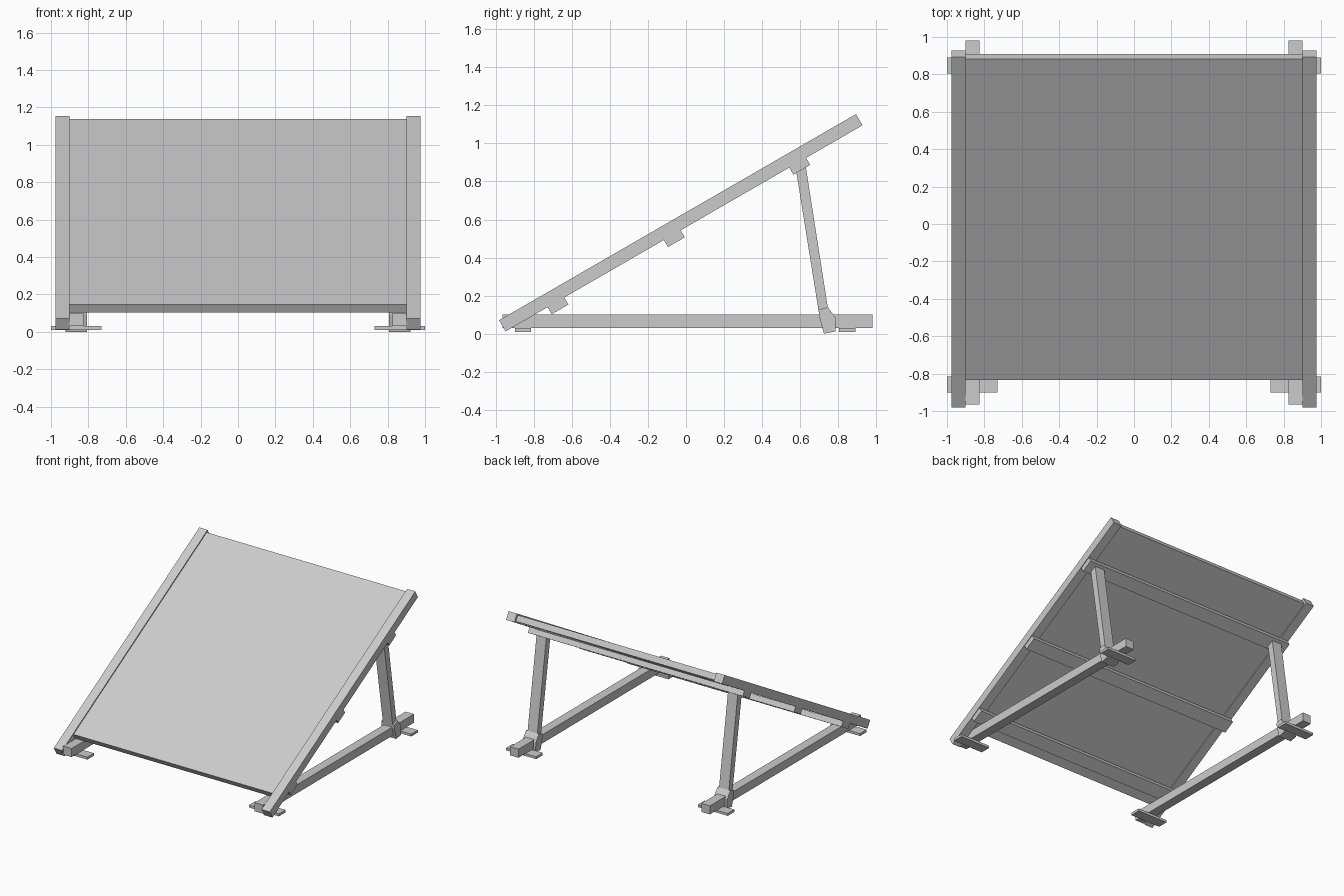
import bpy, bmesh
from math import sin, cos, radians

if "Cube" in bpy.data.objects:
    bpy.data.objects.remove(bpy.data.objects["Cube"])

TILT = radians(30)
CY, CZ = -0.0275, 0.583          # centre of the tilted frame


def slope(s, n):
    """Point at distance s up the slope and n above the frame centre line."""
    return (CY + s * cos(TILT) - n * sin(TILT),
            CZ + s * sin(TILT) + n * cos(TILT))


def prism(name, profile, x0, x1):
    """Extrude a (y, z) side profile between two x positions."""
    bm = bmesh.new()
    a = [bm.verts.new((x0, y, z)) for y, z in profile]
    b = [bm.verts.new((x1, y, z)) for y, z in profile]
    bm.faces.new(a)
    bm.faces.new(b)
    for i in range(len(a)):
        j = (i + 1) % len(a)
        bm.faces.new((a[i], a[j], b[j], b[i]))
    bmesh.ops.recalc_face_normals(bm, faces=bm.faces)
    mesh = bpy.data.meshes.new(name)
    bm.to_mesh(mesh)
    bm.free()
    obj = bpy.data.objects.new(name, mesh)
    bpy.context.collection.objects.link(obj)
    return obj


def rect(y0, y1, z0, z1):
    return [(y0, z0), (y1, z0), (y1, z1), (y0, z1)]


def tilted(s0, s1, n0, n1):
    return [slope(s, n) for s, n in rect(s0, s1, n0, n1)]


def pair(name, profile, x0, x1):
    """Same part on the left and right."""
    prism("right_" + name, profile, x0, x1)
    prism("left_" + name, profile, -x1, -x0)


# Sloping panel set between the side rails
prism("panel", tilted(-0.918, 1.066, -0.024, 0.025), -0.9, 0.9)
pair("side_rail", tilted(-1.083, 1.083, -0.034, 0.034), 0.9, 0.975)

# Cross battens under the panel
for label, s in (("lower", -0.777), ("middle", -0.071), ("upper", 0.69)):
    prism(label + "_batten", tilted(s - 0.051, s + 0.051, -0.077, -0.034),
          -0.97, 0.97)

# Ground runners and their foot plates
pair("runner", rect(-0.965, 0.98, 0.03, 0.1), 0.826, 0.902)
pair("front_foot", rect(-0.9, -0.815, 0.01, 0.03), 0.73, 1.0)
pair("back_foot", rect(0.805, 0.89, 0.01, 0.03), 0.73, 1.0)

# Leaning legs with a wider collar around each runner
pair("leg", [(0.70, 0.10), (0.748, 0.12), (0.63, 0.875), (0.61, 0.89),
             (0.578, 0.862)], 0.82, 0.908)
pair("leg_collar", [(0.70, 0.09), (0.725, 0.0), (0.787, 0.012),
                    (0.785, 0.085), (0.745, 0.14), (0.697, 0.125)],
     0.806, 0.922)
